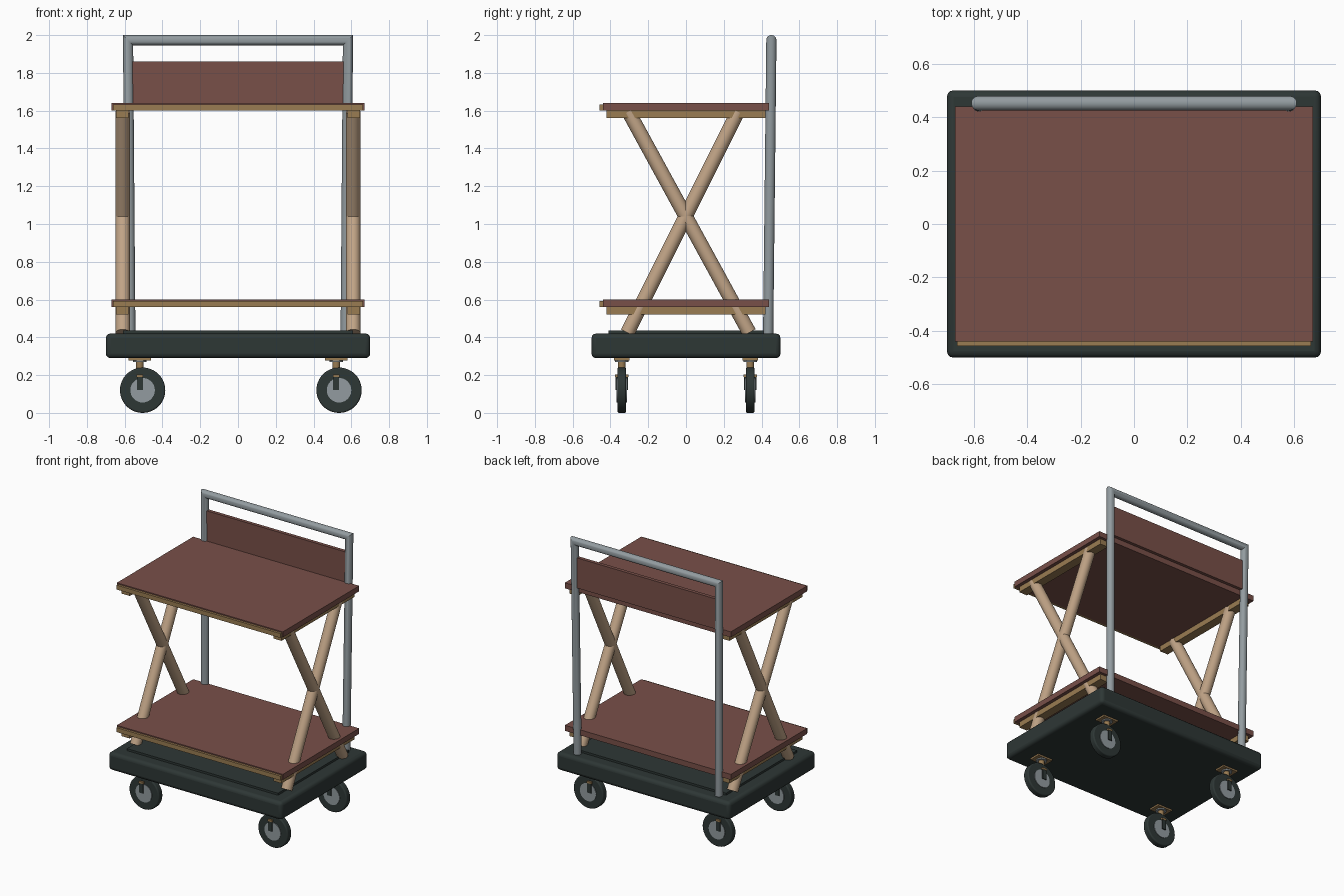
import bpy
import bmesh
import math
from mathutils import Vector

if "Cube" in bpy.data.objects:
    bpy.data.objects.remove(bpy.data.objects["Cube"], do_unlink=True)


def material(name, *rgb):
    mat = bpy.data.materials.new(name)
    mat.use_nodes = True
    colour = (*rgb, 1)
    mat.diffuse_color = colour
    mat.node_tree.nodes["Principled BSDF"].inputs["Base Color"].default_value = colour
    return mat


RED = material("red_brown_board", 0.19, 0.08, 0.066)
TAN = material("pale_wood", 0.53, 0.37, 0.24)
OCHRE = material("ochre_wood", 0.32, 0.2, 0.085)
DARK = material("dark_rubber", 0.027, 0.038, 0.036)
GREY = material("grey_metal", 0.29, 0.33, 0.35)


def finish(bm, name, mat, bevel=0, segments=3, smooth=False):
    bmesh.ops.recalc_face_normals(bm, faces=bm.faces)
    mesh = bpy.data.meshes.new(name)
    bm.to_mesh(mesh)
    bm.free()
    mesh.materials.append(mat)
    obj = bpy.data.objects.new(name, mesh)
    bpy.context.collection.objects.link(obj)
    if bevel:
        mod = obj.modifiers.new("rounded_edges", "BEVEL")
        mod.width, mod.segments = bevel, segments
    if smooth:
        bpy.ops.object.select_all(action="DESELECT")
        obj.select_set(True)
        bpy.context.view_layer.objects.active = obj
        bpy.ops.object.shade_smooth_by_angle(angle=math.radians(35))
    return obj


def box(name, mat, x, y, z, **kw):
    """Box from (min, max) ranges."""
    bm = bmesh.new()
    bmesh.ops.create_cube(bm, size=1)
    for v in bm.verts:
        v.co = Vector([(a + b) / 2 + c * (b - a) for c, (a, b) in zip(v.co, (x, y, z))])
    return finish(bm, name, mat, **kw)


def rod(name, mat, start, end, radius, sides=32, **kw):
    start, end = Vector(start), Vector(end)
    axis = end - start
    bm = bmesh.new()
    bmesh.ops.create_cone(bm, cap_ends=True, segments=sides, radius1=radius,
                          radius2=radius, depth=axis.length)
    bm.transform(axis.to_track_quat("Z", "Y").to_matrix().to_4x4())
    bmesh.ops.translate(bm, verts=bm.verts, vec=(start + end) / 2)
    return finish(bm, name, mat, smooth=True, **kw)


# Platform and its raised mat
box("platform", DARK, (-0.7, 0.7), (-0.5, 0.5), (0.29, 0.42), bevel=0.024, smooth=True)
box("platform_mat", DARK, (-0.61, 0.61), (-0.41, 0.41), (0.41, 0.435))

# Two shelves, each with a front lip and side runners
for level, z in (("lower", 0.56), ("upper", 1.6)):
    box(level + "_shelf", RED, (-0.67, 0.67), (-0.44, 0.44), (z, z + 0.04))
    box(level + "_front_lip", OCHRE, (-0.662, 0.662), (-0.457, -0.44), (z, z + 0.032))
    for side, s in (("right", -1), ("left", 1)):
        box(f"{level}_{side}_runner", OCHRE, sorted((s * 0.58, s * 0.645)),
            (-0.42, 0.42), (z - 0.04, z))

# Crossed legs on each side
for side, s in (("right", -1), ("left", 1)):
    x = s * 0.61
    rod(side + "_rising_leg", TAN, (x, -0.31, 0.425), (x, 0.275, 1.595), 0.038)
    rod(side + "_falling_leg", TAN, (x, 0.335, 0.425), (x, -0.305, 1.595), 0.038)

# Push handle: one tube with mitred corners
R = 0.027
bm = bmesh.new()
rings = []
for s, base, (px, py, pz) in ((-1, True, (0.57, 0.435, 0.42)), (-1, False, (0.582, 0.452, 1.973)),
                              (1, False, (0.582, 0.452, 1.973)), (1, True, (0.57, 0.435, 0.42))):
    ring = []
    for i in range(32):
        a = math.tau * i / 32
        out, side = R * math.cos(a), R * math.sin(a)
        ring.append(bm.verts.new((s * (px + out), py + side, pz + (0 if base else out))))
    rings.append(ring)
for lower, upper in zip(rings, rings[1:]):
    for i in range(32):
        j = (i + 1) % 32
        bm.faces.new((lower[i], lower[j], upper[j], upper[i]))
bm.faces.new(rings[0])
bm.faces.new(rings[-1])
finish(bm, "push_handle", GREY, smooth=True)

# Back panel between the handle posts
box("back_panel", RED, (-0.572, 0.572), (0.436, 0.462), (1.64, 1.86))

# Four swivel casters, all trailing the same way
for side, sx in (("right", -1), ("left", 1)):
    for end, sy in (("front", -1), ("back", 1)):
        n = f"{end}_{side}_"
        x, y = sx * 0.52, sy * 0.34
        wx = x + 0.015
        box(n + "caster_plate", OCHRE, (x - 0.06, x + 0.06), (y - 0.04, y + 0.04), (0.278, 0.292))
        rod(n + "caster_collar", GREY, (x, y, 0.27), (x, y, 0.28), 0.036)
        rod(n + "caster_stem", OCHRE, (x, y, 0.2), (x, y, 0.275), 0.02)
        rod(n + "tyre", DARK, (wx, y - 0.023, 0.12), (wx, y + 0.023, 0.12), 0.12,
            sides=48, bevel=0.008)
        rod(n + "wheel_hub", GREY, (wx, y - 0.027, 0.12), (wx, y + 0.027, 0.12), 0.065)
        box(n + "fork_bridge", OCHRE, (x - 0.018, x + 0.018), (y - 0.036, y + 0.036), (0.19, 0.204))
        for arm, s in (("front", -1), ("back", 1)):
            box(n + "fork_arm_" + arm, DARK, (x - 0.016, x + 0.016),
                sorted((y + s * 0.022, y + s * 0.034)), (0.12, 0.196))
